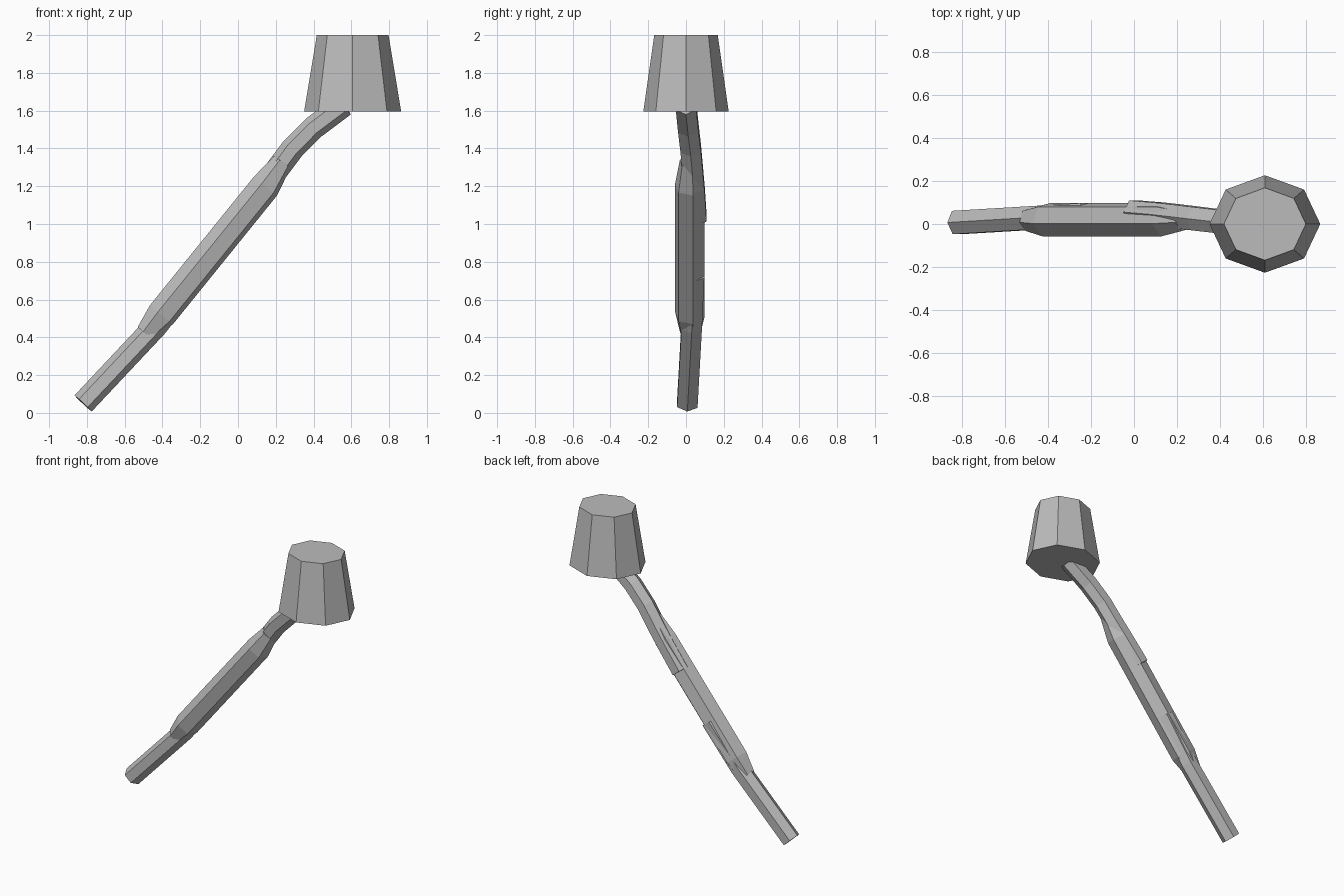
import bpy, bmesh, math
from mathutils import Vector

cube = bpy.data.objects.get("Cube")
if cube:
    bpy.data.objects.remove(cube, do_unlink=True)

grey = bpy.data.materials.new("plain_grey")
grey.use_nodes = True
colour = (0.5, 0.5, 0.5, 1)
grey.diffuse_color = colour
grey.node_tree.nodes["Principled BSDF"].inputs["Base Color"].default_value = colour


def loft(name, rings):
    """Skin a list of vertex rings and cap both ends."""
    bm = bmesh.new()
    loops = [[bm.verts.new(p) for p in ring] for ring in rings]
    count = len(loops[0])
    for a, b in zip(loops, loops[1:]):
        for i in range(count):
            j = (i + 1) % count
            bm.faces.new((a[i], a[j], b[j], b[i]))
    bm.faces.new(loops[0])
    bm.faces.new(loops[-1])
    bmesh.ops.recalc_face_normals(bm, faces=bm.faces)
    mesh = bpy.data.meshes.new(name)
    bm.to_mesh(mesh)
    bm.free()
    mesh.materials.append(grey)
    obj = bpy.data.objects.new(name, mesh)
    bpy.context.collection.objects.link(obj)
    return obj


def hex_tube(name, path, radii, turn=0):
    """Six-sided tube along a path, one corner facing up when turn is 0."""
    pts = [Vector(p) for p in path]
    rings = []
    for i, (p, r) in enumerate(zip(pts, radii)):
        along = (pts[min(i + 1, len(pts) - 1)] - pts[max(i - 1, 0)]).normalized()
        up = along.cross(Vector((0, 1, 0))).normalized()
        side = up.cross(along)
        angles = [math.radians(turn + 60 * k) for k in range(6)]
        rings.append([p + r * (math.cos(a) * up + math.sin(a) * side) for a in angles])
    return loft(name, rings)


def oval(z, rx, ry, sides=8):
    angles = [math.tau * k / sides for k in range(sides)]
    return [(0.607 + rx * math.cos(a), ry * math.sin(a), z) for a in angles]


# Tapered eight-sided head
loft("head", [oval(1.595, 0.257, 0.226), oval(2.0, 0.19, 0.168)])

# Straight lower shaft, ending inside the grip
hex_tube("lower_shaft",
         [(-0.82, 0.007, 0.05), (-0.435, 0.03, 0.46), (-0.22, 0.043, 0.735)],
         [0.0625] * 3)

# Curved upper shaft, from inside the grip into the head
hex_tube("upper_shaft",
         [(0.0, 0.055, 1.03), (0.12, 0.045, 1.18), (0.2, 0.036, 1.28),
          (0.29, 0.025, 1.4), (0.4, 0.012, 1.51), (0.56, 0, 1.63)],
         [0.0625] * 6)

# Thicker grip with tapered ends, slightly twisted against the shafts
hex_tube("grip",
         [(-0.49, 0.02, 0.42), (-0.405, 0.02, 0.52),
          (0.145, 0.02, 1.2), (0.235, 0.02, 1.33)],
         [0.055, 0.081, 0.081, 0.055], turn=-13)
